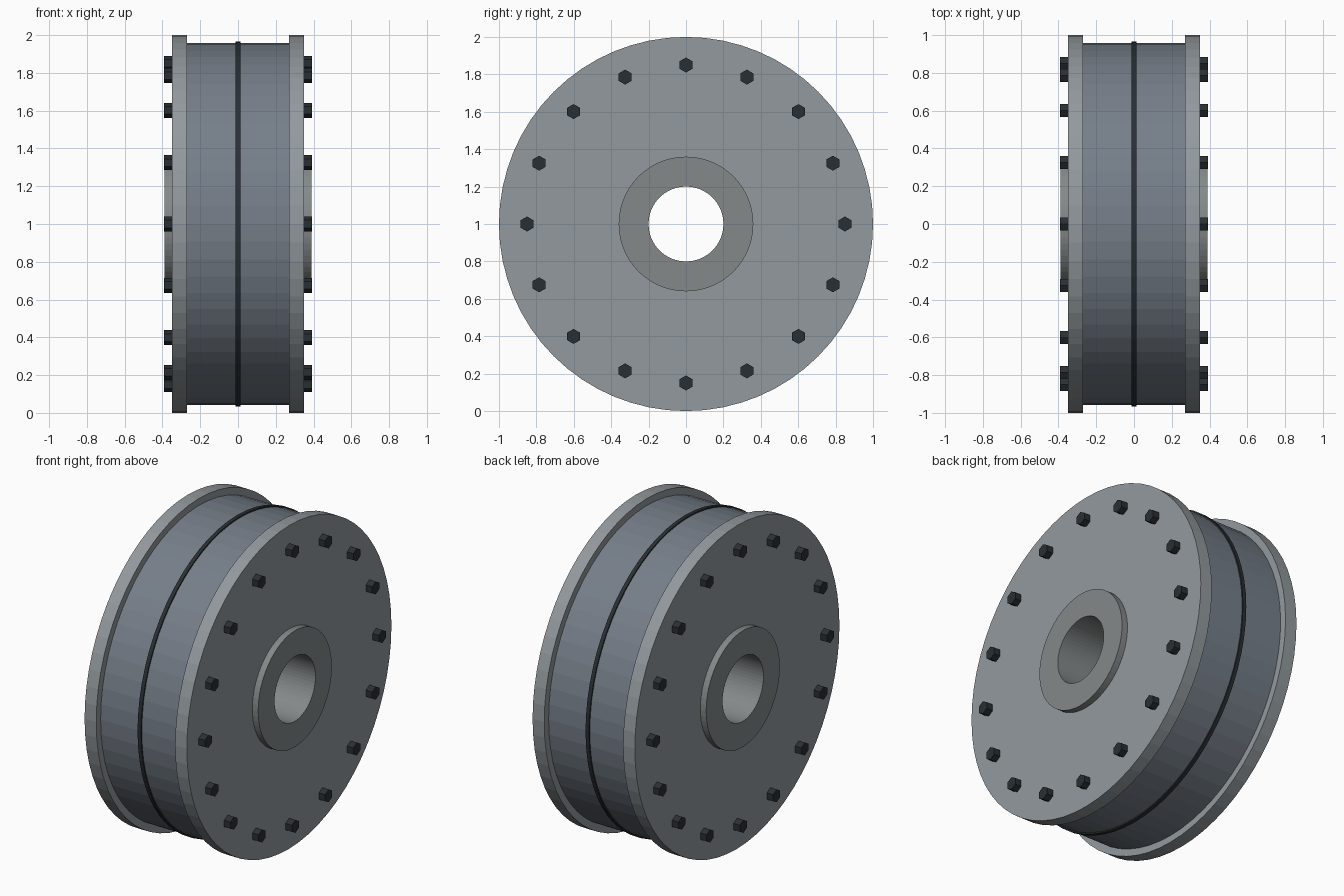
import bpy, bmesh
from math import sin, cos, pi

if "Cube" in bpy.data.objects:
    bpy.data.objects.remove(bpy.data.objects["Cube"])

CZ = 1.0  # axle height; the axle runs along x


def material(name, rgb):
    m = bpy.data.materials.new(name)
    m.diffuse_color = (*rgb, 1)
    m.use_nodes = True
    m.node_tree.nodes["Principled BSDF"].inputs["Base Color"].default_value = m.diffuse_color
    return m


STEEL = material("steel", (0.29, 0.32, 0.34))
BLUE = material("blue_grey", (0.18, 0.21, 0.25))
HUB = material("hub_grey", (0.23, 0.25, 0.25))
DARK = material("dark_metal", (0.022, 0.028, 0.033))


def finish(name, bm, mat):
    bmesh.ops.recalc_face_normals(bm, faces=bm.faces)
    me = bpy.data.meshes.new(name)
    bm.to_mesh(me)
    bm.free()
    me.materials.append(mat)
    ob = bpy.data.objects.new(name, me)
    ob.location.z = CZ
    bpy.context.collection.objects.link(ob)
    return ob


def ring(name, x0, x1, r_in, r_out, mat, sides=64):
    """Rectangular section revolved around the x axis."""
    bm = bmesh.new()
    section = [(x0, r_in), (x1, r_in), (x1, r_out), (x0, r_out)]
    loops = [[bm.verts.new((x, r * cos(a), r * sin(a))) for x, r in section]
             for a in (2 * pi * i / sides for i in range(sides))]
    for i in range(sides):
        a, b = loops[i], loops[(i + 1) % sides]
        for j in range(4):
            k = (j + 1) % 4
            bm.faces.new((a[j], a[k], b[k], b[j]))
    return finish(name, bm, mat)


def bolts(name, x0, x1, circle, r, count, mat):
    """Circle of hexagonal bolt heads, all with a corner pointing up."""
    bm = bmesh.new()
    for n in range(count):
        t = 2 * pi * n / count
        y, z = circle * cos(t), circle * sin(t)
        ends = [[bm.verts.new((x, y + r * sin(k * pi / 3), z + r * cos(k * pi / 3)))
                 for k in range(6)] for x in (x0, x1)]
        for e in ends:
            bm.faces.new(e)
        for k in range(6):
            m = (k + 1) % 6
            bm.faces.new((ends[0][k], ends[0][m], ends[1][m], ends[1][k]))
    return finish(name, bm, mat)


# Drum, centre seam and bored hub
ring("drum", -0.27, 0.27, 0.36, 0.957, BLUE)
ring("centre_seam", -0.012, 0.012, 0.93, 0.965, DARK)
ring("hub", -0.39, 0.39, 0.20, 0.36, HUB)

# Flange and bolts on each side
for side, s in (("left", -1), ("right", 1)):
    ring(side + "_flange", s * 0.27, s * 0.35, 0.36, 1.0, STEEL)
    bolts(side + "_bolts", s * 0.345, s * 0.393, 0.85, 0.04, 16, DARK)
